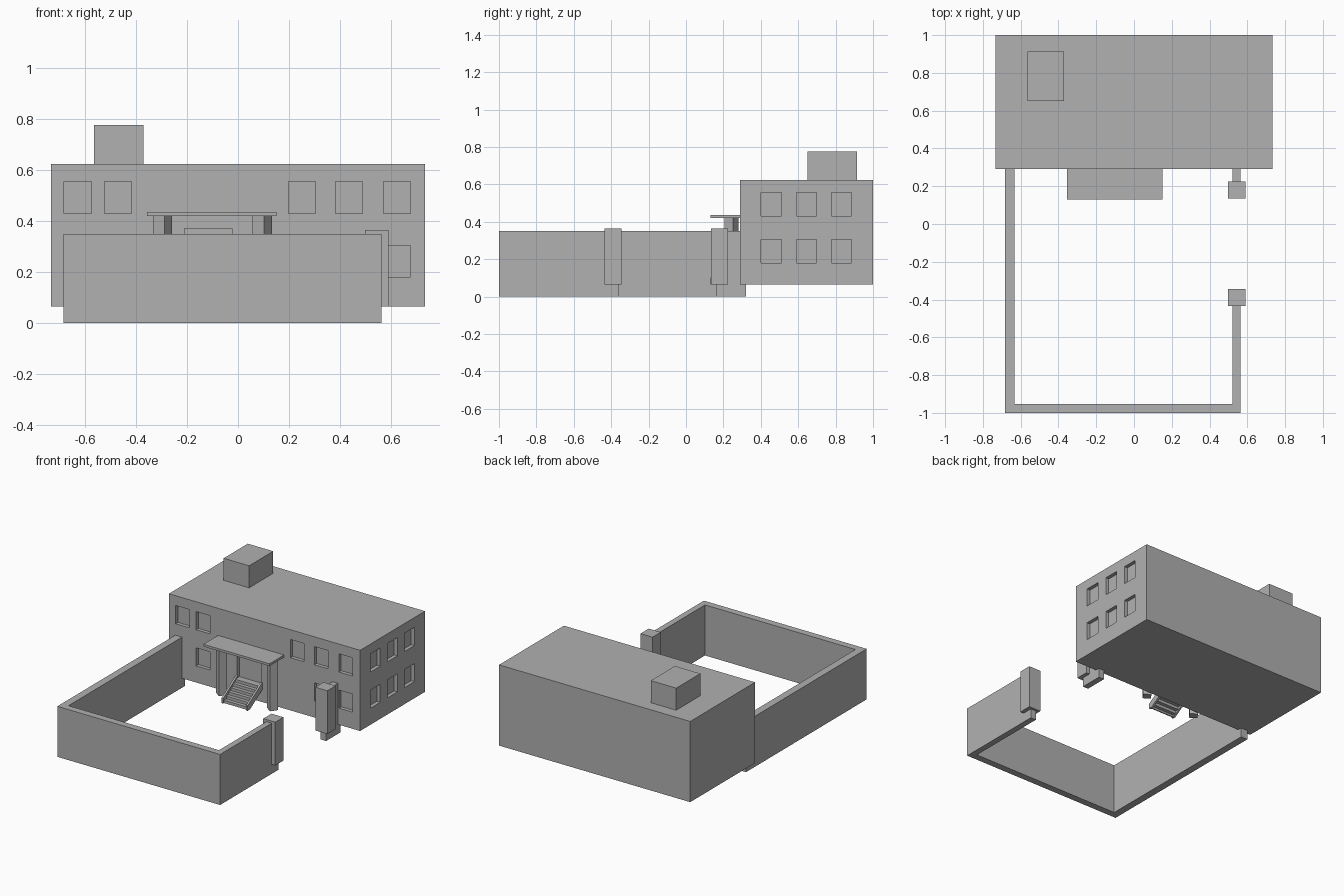
import bpy, bmesh, math
from mathutils import Vector

if "Cube" in bpy.data.objects:
    bpy.data.objects.remove(bpy.data.objects["Cube"])

# Mid-dark grey used on every part
grey = bpy.data.materials.new("grey")
grey.diffuse_color = (0.44, 0.44, 0.44, 1)
grey.use_nodes = True
grey.node_tree.nodes["Principled BSDF"].inputs["Base Color"].default_value = grey.diffuse_color


def finish(name, bm):
    bmesh.ops.recalc_face_normals(bm, faces=bm.faces)
    mesh = bpy.data.meshes.new(name)
    bm.to_mesh(mesh)
    bm.free()
    mesh.materials.append(grey)
    ob = bpy.data.objects.new(name, mesh)
    bpy.context.collection.objects.link(ob)
    return ob


def add_box(bm, x, y, z):
    verts = bmesh.ops.create_cube(bm, size=1)["verts"]
    for v in verts:
        v.co = Vector([(a + b) / 2 + c * (b - a) for (a, b), c in zip((x, y, z), v.co)])


def box(name, x, y, z):
    bm = bmesh.new()
    add_box(bm, x, y, z)
    return finish(name, bm)


def prism(name, points, direction):
    """Extrude a closed 3D outline along a direction."""
    bm = bmesh.new()
    face = bm.faces.new([bm.verts.new(p) for p in points])
    ext = bmesh.ops.extrude_face_region(bm, geom=[face])
    moved = [g for g in ext["geom"] if isinstance(g, bmesh.types.BMVert)]
    bmesh.ops.translate(bm, verts=moved, vec=direction)
    return finish(name, bm)


HALF, FRONT, BASE, TOP = 0.7325, 0.29, 0.065, 0.624
LOW, HIGH = (0.18, 0.305), (0.43, 0.556)
DEPTH = 0.025

# Main building and rooftop block
building = box("building", (-HALF, HALF), (FRONT, 1.0), (BASE, TOP))
box("roof_block", (-0.565, -0.37), (0.65, 0.914), (TOP, 0.777))

# Recessed windows and doorway, cut with one helper mesh
bm = bmesh.new()
front_y = (FRONT - 0.05, FRONT + DEPTH)
for x in (-0.681, -0.524, 0.198, 0.382, 0.57):
    add_box(bm, (x, x + 0.106), front_y, HIGH)
for x in (-0.524, 0.382, 0.57):
    add_box(bm, (x, x + 0.106), front_y, LOW)
for y in (0.402, 0.59, 0.777):
    for z in (LOW, HIGH):
        add_box(bm, (HALF - DEPTH, HALF + 0.05), (y, y + 0.108), z)
add_box(bm, (-0.21, -0.023), front_y, (0.18, 0.37))
cutter = finish("opening_cutter", bm)
cutter.hide_render = True
mod = building.modifiers.new("openings", "BOOLEAN")
mod.operation, mod.solver, mod.object = "DIFFERENCE", "EXACT", cutter
bpy.context.view_layer.objects.active = building
building.select_set(True)
bpy.ops.object.modifier_apply(modifier=mod.name)
bpy.data.objects.remove(cutter)

# Courtyard wall: open U outline plus the short stub beside the building
outline = [(-0.684, 0.32), (-0.684, -1), (0.563, -1), (0.563, -0.362),
           (0.521, -0.362), (0.521, -0.952), (-0.632, -0.952), (-0.632, 0.32)]
prism("courtyard_wall", [(x, y, 0) for x, y in outline], (0, 0, 0.35))
box("wall_stub", (0.521, 0.563), (0.16, 0.32), (0, 0.35))

# Gate pillars
for name, y in (("gate_pillar_front", -0.435), ("gate_pillar_back", 0.135)):
    box(name, (0.498, 0.59), (y, y + 0.09), (BASE, 0.365))

# Porch canopy on square posts turned about their axes
box("porch_canopy", (-0.356, 0.15), (0.13, FRONT), (0.42, 0.436))
for name, cx in (("porch_post_left", -0.296), ("porch_post_right", 0.095)):
    ring = [(cx + 0.0385 * math.cos(math.radians(11 + 90 * i)),
             0.243 + 0.0385 * math.sin(math.radians(11 + 90 * i)), BASE) for i in range(4)]
    prism(name, ring, (0, 0, 0.42 - BASE))

# Entrance stairs: thin folded treads between two sloping sides
N, Y0, RUN, RISE = 6, 0.14, 0.025, 0.0195
upper, lower = [(Y0, BASE)], [(Y0 + 0.008, BASE)]
for i in range(N):
    y, z = Y0 + i * RUN, BASE + (i + 1) * RISE
    upper += [(y, z), (y + RUN, z)]
    lower += [(y + 0.008, z - 0.006), (y + RUN + 0.008, z - 0.006)]
prism("stairs", [(-0.205, y, z) for y, z in upper + lower[::-1]], (0.175, 0, 0))
side = [(0.13, BASE), (0.13, 0.10), (FRONT, 0.2), (FRONT, 0.15), (0.155, BASE)]
for name, x in (("stair_side_left", -0.218), ("stair_side_right", -0.03)):
    prism(name, [(x, y, z) for y, z in side], (0.013, 0, 0))
